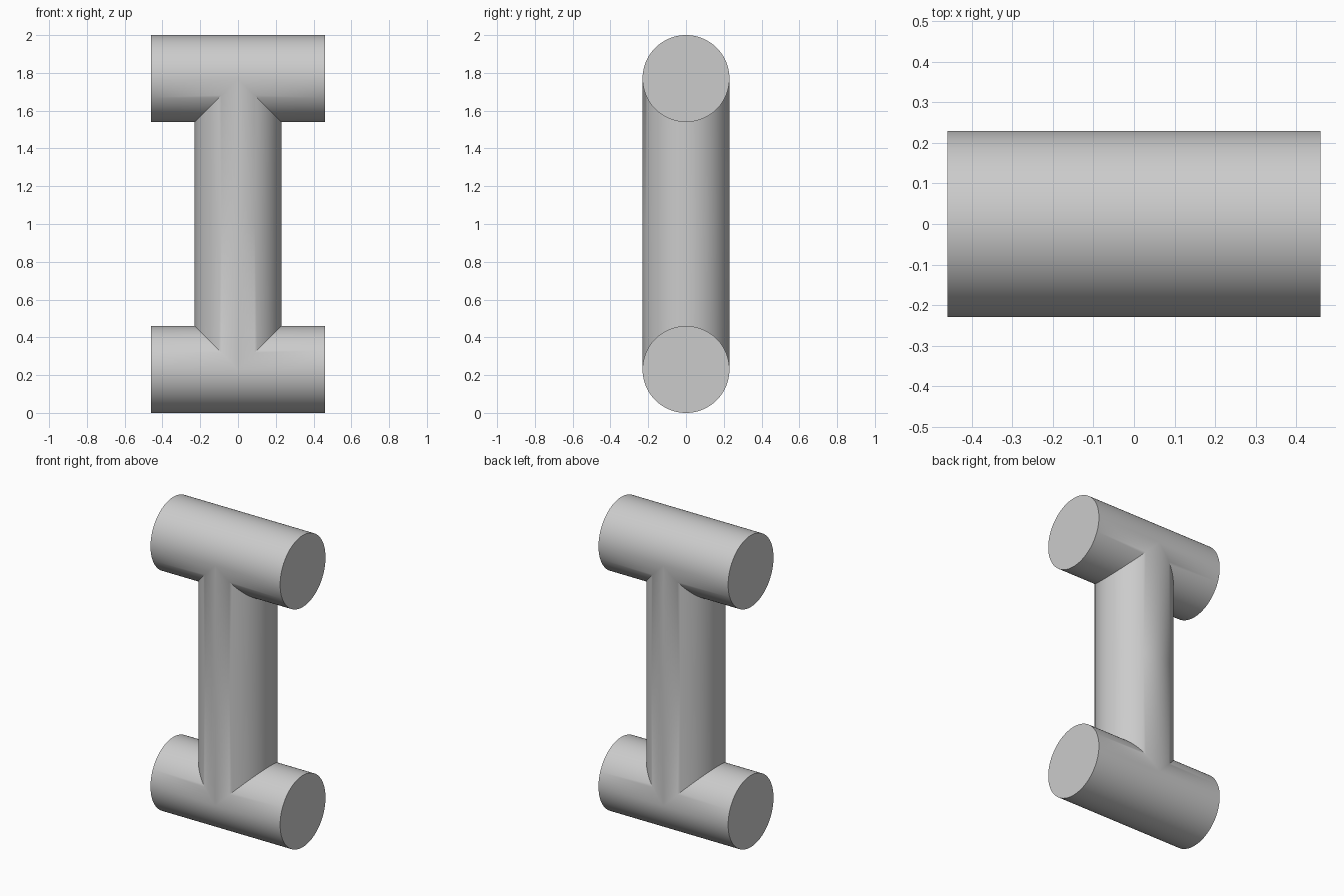
import bpy
import bmesh
from math import sin, cos, tau

cube = bpy.data.objects.get("Cube")
if cube:
    bpy.data.objects.remove(cube, do_unlink=True)

RADIUS = 0.23
HALF_LENGTH = 0.46
AXIS = RADIUS - 1.0   # bottom pipe axis, measured from mid height
SEGMENTS = 96

grey = bpy.data.materials.new("plain grey")
grey.use_nodes = True
colour = (0.6, 0.6, 0.6, 1)
grey.diffuse_color = colour
grey.node_tree.nodes["Principled BSDF"].inputs["Base Color"].default_value = colour

# One quarter: half the bottom pipe and half the lower post, meeting on a mitre
bm = bmesh.new()
outer, inner, middle = [], [], []
for i in range(SEGMENTS):
    angle = tau * i / SEGMENTS
    y, h = RADIUS * cos(angle), RADIUS * sin(angle)
    on_top = i <= SEGMENTS // 2
    reach = max(h, 0) if on_top else 0
    outer.append(bm.verts.new((HALF_LENGTH, y, AXIS + h)))
    inner.append(bm.verts.new((reach, y, AXIS + h)))
    if on_top:
        middle.append(bm.verts.new((reach, y, 0)))

# Horizontal pipe wall and its flat end
for i in range(SEGMENTS):
    j = (i + 1) % SEGMENTS
    bm.faces.new((outer[i], outer[j], inner[j], inner[i]))
bm.faces.new(outer)

# Post wall
for i in range(len(middle) - 1):
    bm.faces.new((inner[i], inner[i + 1], middle[i + 1], middle[i]))
bmesh.ops.recalc_face_normals(bm, faces=bm.faces)

mesh = bpy.data.meshes.new("double_tee_pipe")
bm.to_mesh(mesh)
bm.free()
mesh.materials.append(grey)
pipe = bpy.data.objects.new("double_tee_pipe", mesh)
pipe.location.z = 1
bpy.context.collection.objects.link(pipe)

# Mirror left to right and bottom to top
mirror = pipe.modifiers.new("mirror", 'MIRROR')
mirror.use_axis = (True, False, True)
mirror.use_clip = True
mirror.merge_threshold = 0.0005
for other in bpy.context.selected_objects:
    other.select_set(False)
pipe.select_set(True)
bpy.context.view_layer.objects.active = pipe
bpy.ops.object.modifier_apply(modifier=mirror.name)

# Make all faces point outward, then smooth the round walls
bm = bmesh.new()
bm.from_mesh(mesh)
bmesh.ops.recalc_face_normals(bm, faces=bm.faces)
bm.to_mesh(mesh)
bm.free()
bpy.ops.object.shade_smooth_by_angle()
